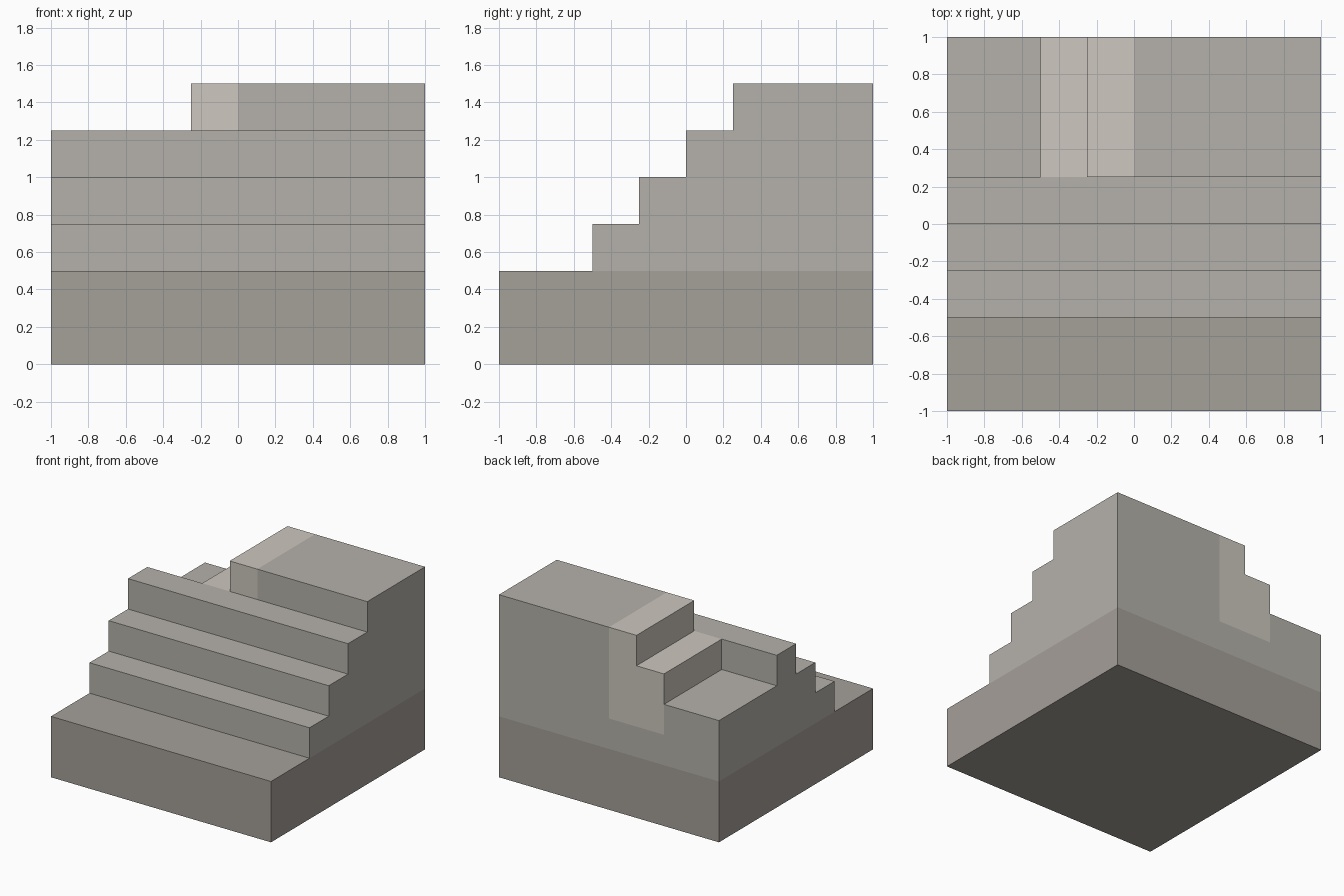
import bpy, bmesh
from mathutils import Vector

if "Cube" in bpy.data.objects:
    bpy.data.objects.remove(bpy.data.objects["Cube"])


def stone(name, rgb):
    mat = bpy.data.materials.new(name)
    mat.diffuse_color = (*rgb, 1)
    mat.use_nodes = True
    mat.node_tree.nodes["Principled BSDF"].inputs["Base Color"].default_value = mat.diffuse_color
    return mat


def extrude_profile(name, points, place, start, end, mat):
    """Fill a 2D outline and extrude it from start to end."""
    bm = bmesh.new()
    face = bm.faces.new([bm.verts.new(place(a, b, start)) for a, b in points])
    out = bmesh.ops.extrude_face_region(bm, geom=[face], use_keep_orig=True)
    verts = [g for g in out["geom"] if isinstance(g, bmesh.types.BMVert)]
    shift = Vector(place(0, 0, end)) - Vector(place(0, 0, start))
    bmesh.ops.translate(bm, verts=verts, vec=shift)
    bmesh.ops.recalc_face_normals(bm, faces=bm.faces)
    mesh = bpy.data.meshes.new(name)
    bm.to_mesh(mesh)
    bm.free()
    mesh.materials.append(mat)
    obj = bpy.data.objects.new(name, mesh)
    bpy.context.collection.objects.link(obj)
    return obj


def along_x(y, z, x):
    return (x, y, z)


def along_y(x, z, y):
    return (x, y, z)


S = 0.25  # tread depth and riser height
dark = stone("dark_stone", (0.374, 0.348, 0.317))
mid = stone("mid_stone", (0.464, 0.442, 0.406))
light = stone("light_stone", (0.61, 0.575, 0.52))

# Square base slab
extrude_profile("base", [(-1, 0), (1, 0), (1, 0.5), (-1, 0.5)],
                along_y, -1, 1, dark)

# Full-width front flight of three steps
flight = [(S, 0.5), (-0.5, 0.5)]
for i in range(3):
    z = 0.5 + S * (i + 1)
    flight += [(-0.5 + S * i, z), (-0.5 + S * (i + 1), z)]
extrude_profile("front_steps", flight, along_x, -1, 1, mid)

# Rear body: high platform, low landing, and a recess seating the side steps
rear = [(-1, 0.5), (1, 0.5), (1, 1.5), (0, 1.5), (0, 0.75),
        (-0.5, 0.75), (-0.5, 1), (-1, 1)]
extrude_profile("rear_platform_and_landing", rear, along_y, S, 1, mid)

# Side steps from the landing up to the platform
side = [(-0.5, 0.75), (0, 0.75), (0, 1.5), (-S, 1.5), (-S, 1.25), (-0.5, 1.25)]
extrude_profile("side_steps", side, along_y, S, 1, light)
